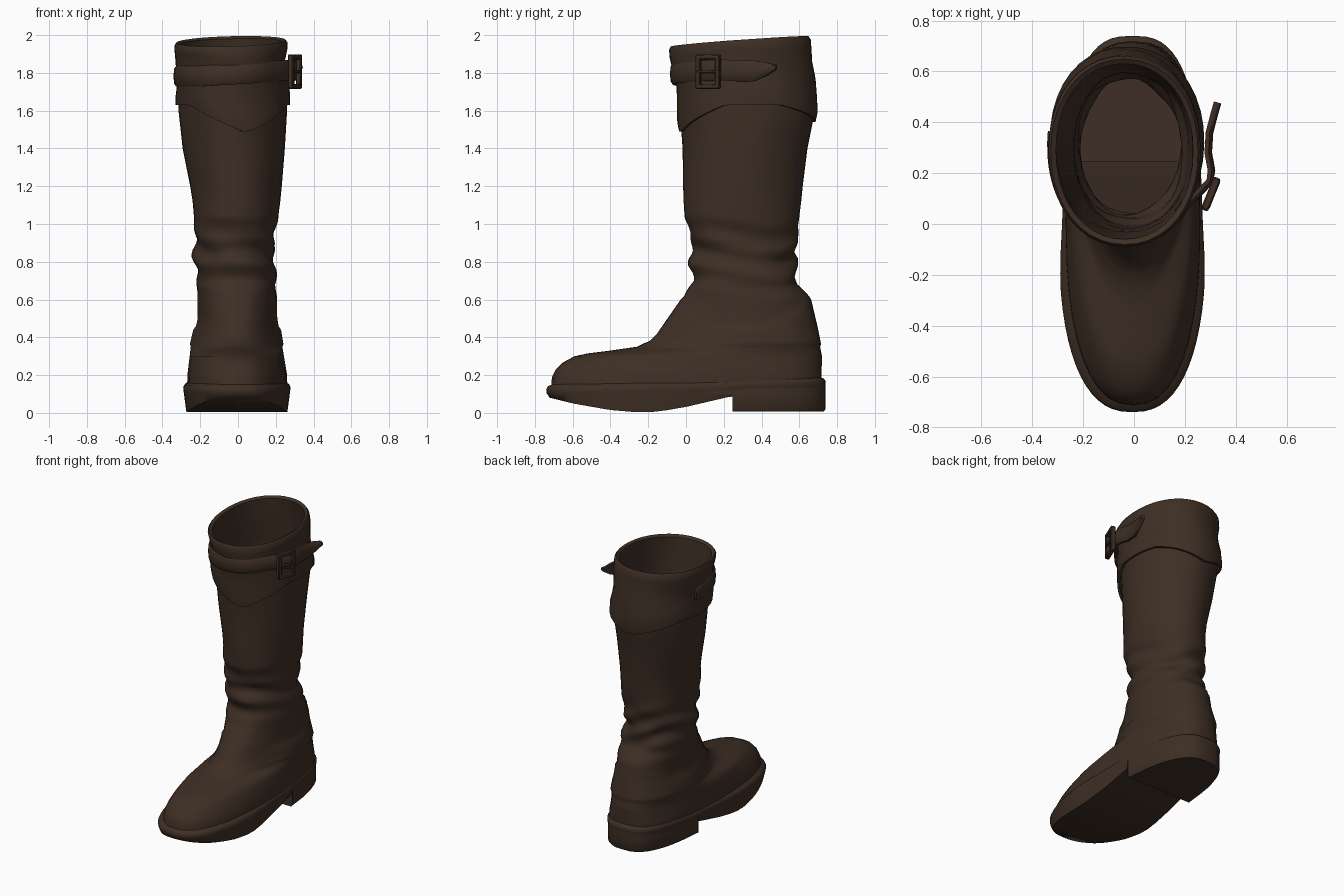
import bpy, bmesh, math
from mathutils import Vector, Matrix

if "Cube" in bpy.data.objects:
    bpy.data.objects.remove(bpy.data.objects["Cube"])

brown = bpy.data.materials.new("dark_brown_leather")
brown.diffuse_color = (0.048, 0.028, 0.018, 1)
brown.use_nodes = True
brown.node_tree.nodes["Principled BSDF"].inputs["Base Color"].default_value = brown.diffuse_color
N = 40
TAU = 2 * math.pi

# Silhouette profiles as (z, position)
FRONT = [(.1, -.715), (.19, -.71), (.23, -.69), (.265, -.655), (.3, -.59), (.315, -.52), (.33, -.4),
         (.35, -.26), (.38, -.185), (.42, -.145), (.5, -.09), (.6, -.02), (.64, .0), (.7, .03), (.85, .025),
         (.95, .025), (1.03, -.01), (1.4, -.015), (1.6, -.03), (1.8, -.06), (2, -.078)]
BACK = [(.1, .715), (.3, .72), (.45, .69), (.62, .65), (.68, .595), (.8, .575), (.95, .595), (1.2, .615),
        (1.4, .64), (1.6, .68), (1.8, .67), (2, .64)]
LEFT = [(.1, -.27), (.2, -.268), (.35, -.25), (.5, -.215), (.7, -.22), (.9, -.23), (1.15, -.24),
        (1.4, -.29), (1.6, -.312), (2, -.32)]
RIGHT = [(.1, .262), (.2, .26), (.35, .235), (.5, .21), (.7, .205), (.88, .185), (1.03, .215),
         (1.4, .245), (1.6, .257), (2, .243)]
POWER = [(.2, 2.8), (.32, 2.5), (.45, 2.2), (2, 2.1)]
TAPER = [(.18, 0), (.3, .2), (.34, .36), (.42, .3), (.6, .08), (.8, 0)]


def lerp(keys, z):
    if z <= keys[0][0]:
        return keys[0][1]
    for (a, va), (b, vb) in zip(keys, keys[1:]):
        if z <= b:
            return va + (vb - va) * (z - a) / (b - a)
    return keys[-1][1]


def spow(v, n):
    return math.copysign(abs(v) ** (2 / n), v)


def skin(a, z, off=0.0):
    """Point on the boot surface at angle a and height z."""
    yf, yb = lerp(FRONT, z) - off, lerp(BACK, z) + off
    xl, xr = lerp(LEFT, z) - off, lerp(RIGHT, z) + off
    n = lerp(POWER, z)
    if math.sin(a) < 0:
        n = min(n, 2.4)
    s, c = spow(math.sin(a), n), spow(math.cos(a), n)
    x = (xl + xr) / 2 + (xr - xl) / 2 * c * (1 - lerp(TAPER, z) * max(0, -s))
    return Vector((x, (yf + yb) / 2 + (yb - yf) / 2 * s, z))


def make(name, bm, angle=40):
    me = bpy.data.meshes.new(name)
    bm.to_mesh(me)
    bm.free()
    ob = bpy.data.objects.new(name, me)
    bpy.context.collection.objects.link(ob)
    me.materials.append(brown)
    bpy.ops.object.select_all(action='DESELECT')
    ob.select_set(True)
    bpy.context.view_layer.objects.active = ob
    bpy.ops.object.shade_smooth_by_angle(angle=math.radians(angle))
    return ob


def loft(name, rings, cap_start=False, cap_end=False, angle=40, fix=False):
    bm = bmesh.new()
    vs = [[bm.verts.new(p) for p in r] for r in rings]
    for r, q in zip(vs, vs[1:]):
        for j in range(len(r)):
            k = (j + 1) % len(r)
            bm.faces.new((r[j], r[k], q[k], q[j]))
    if cap_start:
        bm.faces.new(vs[0][::-1])
    if cap_end:
        bm.faces.new(vs[-1])
    if fix:
        bmesh.ops.recalc_face_normals(bm, faces=bm.faces)
    return make(name, bm, angle)


ANG = [TAU * j / N for j in range(N)]


# Foot and leg: one open shell with ankle folds and a raised seam line
def fold(a, z):
    env = max(0, 1 - abs(z - .82) / .22)
    w = math.sin(z * 42 + 2.2 * math.cos(a) + 1.5 * math.sin(2 * a))
    v = env * (.016 * w + .009 * math.sin(4 * a + z * 25))
    seam = .53 + .09 * math.cos(2 * a + math.pi)
    if z > .35:
        v += .008 if z < seam else -.002
    panel = max(0, min(1, (z - 1.05) / .1))
    return v + panel * .005 * math.cos(4 * a)


heights = [.1, .19, .21, .23, .25, .265, .285, .3, .315, .33, .34, .35, .365, .38, .4]
heights += [.42 + .02 * i for i in range(33)] + [1.12, 1.2, 1.3, 1.4, 1.5, 1.6, 1.66]
upper = [[skin(a, z, fold(a, z)) for a in ANG] for z in heights]
top = upper[11]
loft("boot_upper", upper, angle=70)


# Folded collar with pointed lower edge and slanted rim
def hem(a):
    front = max(0, 1 - abs((a - 1.57 * math.pi)) / 1.05)
    back = max(0, 1 - abs((a - .5 * math.pi)) / 1.1)
    return 1.63 - .15 * front - .09 * back


def rim(a):
    return 1.967 + .027 * math.sin(a) + .008 * math.cos(a)


def collar_ring(f, off, bottom=None):
    out = []
    for a in ANG:
        lo = bottom or hem(a)
        dent = .007 * math.sin(3 * a + 7 * f) * math.sin(math.pi * f)
        out.append(skin(a, lo + (rim(a) - lo) * f, off + dent))
    return out


loft("collar", [collar_ring(0, .002), collar_ring(0, .018), collar_ring(.12, .02), collar_ring(.3, .014),
                collar_ring(.5, .008), collar_ring(.7, .008), collar_ring(.85, .016), collar_ring(.96, .018),
                collar_ring(1, .008), collar_ring(.97, -.012), collar_ring(.6, -.012, 1.64),
                collar_ring(0, -.005, 1.64)], angle=50)


# Curved sole with welt, wider at the ball and narrower at the waist
def outline(a, off):
    n = 2.45 if math.sin(a) < 0 else 2.8
    s, c = spow(math.sin(a), n), spow(math.cos(a), n)
    y = (.738 + off) * s
    w = lerp([(-.74, .295), (-.25, .29), (.05, .272), (.74, .265)], y)
    return (w + off) * c - .006, y


def sole_bottom(y):
    return lerp([(-.74, .085), (-.6, .05), (-.4, .015), (-.22, 0), (-.05, .02), (.1, .055), (.25, .09)], y)


def sole_ring(off, up=None):
    pts = []
    for a in [TAU * j / 64 for j in range(64)]:
        x, y = outline(a, off)
        z = lerp([(-.74, .14), (-.4, .145), (.1, .16), (.5, .18)], y) + up if up is not None else sole_bottom(y)
        pts.append(Vector((x, y, z)))
    return pts


# the underside is bridged side to side so that it follows the curve
bm = bmesh.new()
rows = [[bm.verts.new(p) for p in sole_ring(o, u)]
        for o, u in ((-.015, None), (0, -.035), (.002, -.015), (-.006, 0), (-.04, .015))]
for r, q in zip(rows, rows[1:]):
    for j in range(64):
        k = (j + 1) % 64
        bm.faces.new((r[j], r[k], q[k], q[j]))
b = rows[0]
for j in range(-16, 16):
    m, m2 = (32 - j) % 64, (31 - j) % 64
    loop = list(dict.fromkeys((b[j % 64], b[m], b[m2], b[(j + 1) % 64])))
    bm.faces.new(loop)
bmesh.ops.recalc_face_normals(bm, faces=bm.faces)
make("sole", bm, 60)

# Heel block: outline clipped flat at the front
rings = []
for z, off in ((.008, -.008), (.02, 0), (.1, 0), (.15, 0)):
    r = []
    for i in range(25):
        x, y = outline(math.pi * (.02 + .96 * i / 24), off)
        r.append(Vector((x * .98, max(y, .245), z)))
    r[0].y = r[-1].y = .245
    rings.append(r)
heel = loft("heel", rings, True, True)
bm = bmesh.new()
bm.from_mesh(heel.data)
bmesh.ops.remove_doubles(bm, verts=bm.verts, dist=.0005)
bm.to_mesh(heel.data)
bm.free()

# Strap: wraps the front of the collar, passes the buckle, ends in a loose tip
path = []
for i in range(25):
    a = math.radians(172 + 150 * i / 24)
    path.append(skin(a, 1.782 + .028 * max(0, i - 10) / 14, .004))
path += [Vector(p) for p in ((.292, .17, 1.815), (.298, .21, 1.815), (.285, .28, 1.81), (.29, .36, 1.81),
                             (.308, .43, 1.82), (.322, .48, 1.83))]
rings = []
for i, p in enumerate(path):
    t = path[min(i + 1, len(path) - 1)] - path[max(i - 1, 0)]
    nrm = Vector((t.y, -t.x, 0)).normalized()
    h = .055 if 0 < i < len(path) - 2 else .035
    if i == len(path) - 1:
        h = .012
    rings.append([p + nrm * o + Vector((0, 0, h * f)) for f, o in
                  ((-1, -.008), (-1, .008), (-.7, .019), (0, .022), (.7, .019), (1, .008), (1, -.008))])
loft("strap", rings, True, True, fix=True)

# Buckle: square frame with a prong
bm = bmesh.new()
frame = Matrix.Translation((.302, .118, 1.807)) @ Matrix.Rotation(math.radians(-22), 4, 'Z')
bars = [((.0, -.056, 0), (.03, .026, .18)), ((0, .056, 0), (.03, .026, .18)),
        ((0, 0, -.078), (.03, .13, .026)), ((0, 0, .078), (.03, .13, .026)),
        ((.008, 0, 0), (.018, .12, .018))]
for loc, size in bars:
    bmesh.ops.create_cube(bm, size=1, matrix=frame @ Matrix.Translation(loc) @ Matrix.Diagonal((*size, 1)))
bmesh.ops.bevel(bm, geom=bm.edges[:], offset=.005, segments=1, affect='EDGES')
make("buckle", bm)
